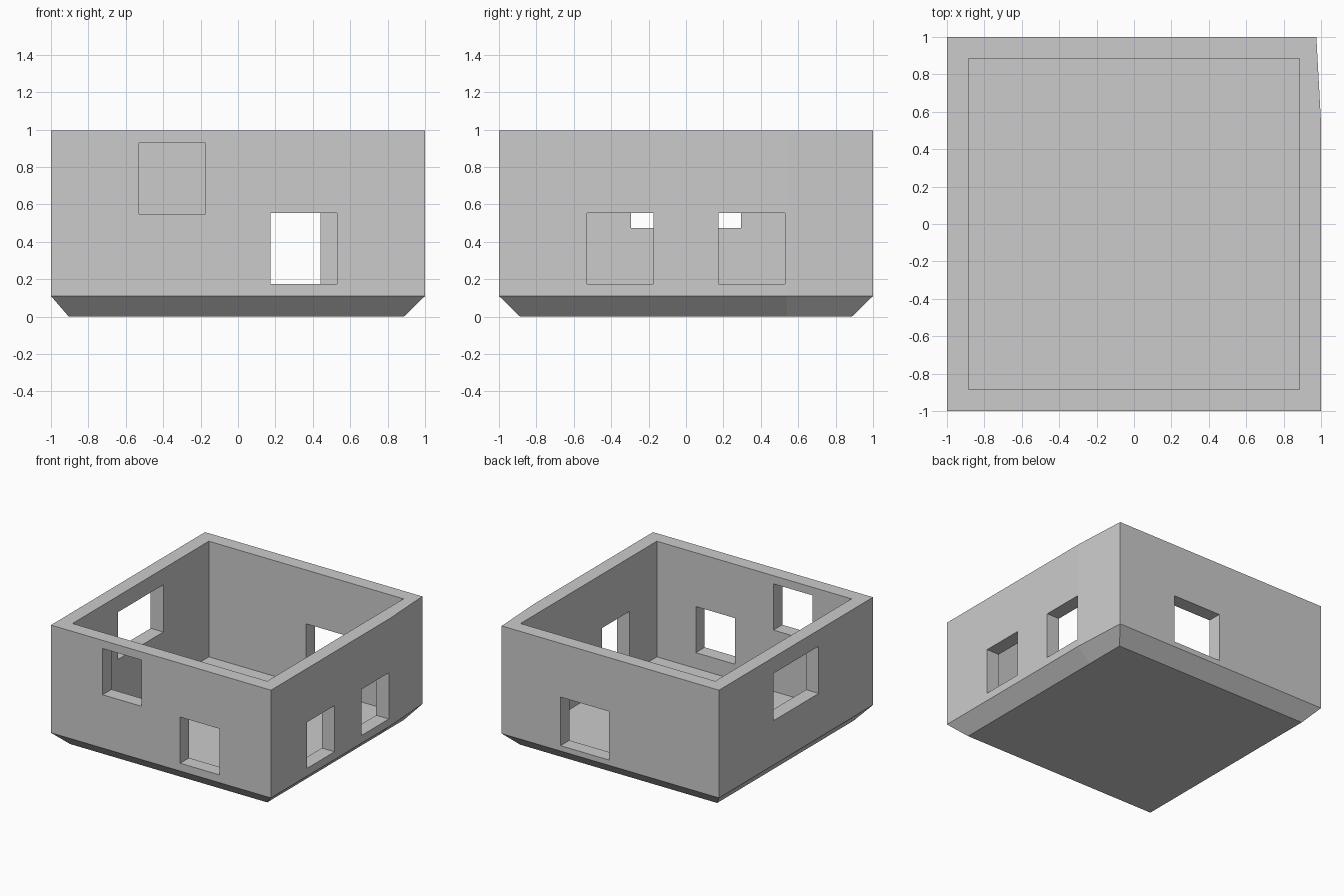
import bpy, bmesh
from mathutils import Matrix, Vector

if "Cube" in bpy.data.objects:
    bpy.data.objects.remove(bpy.data.objects["Cube"])


def make_object(name, bm):
    bmesh.ops.recalc_face_normals(bm, faces=bm.faces)
    mesh = bpy.data.meshes.new(name)
    bm.to_mesh(mesh)
    bm.free()
    obj = bpy.data.objects.new(name, mesh)
    bpy.context.collection.objects.link(obj)
    return obj


# Room shell: rings from the underside, up the outside, over the rim, down to the floor
IN, TOP, CHAMFER, FLOOR, BEND = 0.885, 0.995, 0.11, 0.045, 0.54


def ring(bm, r, z, corner_x, left=None):
    left = left or r
    pts = [(-left, -r), (r, -r), (r, BEND), (corner_x, r), (-left, r)]
    return [bm.verts.new((x, y, z)) for x, y in pts]


bm = bmesh.new()
rings = [ring(bm, 0.887, 0, 0.887, 0.905),
         ring(bm, 1, CHAMFER, 0.975),
         ring(bm, 1, TOP, 0.975),
         ring(bm, IN, TOP, IN),
         ring(bm, IN, FLOOR, IN)]
for a, b in zip(rings, rings[1:]):
    for i in range(5):
        j = (i + 1) % 5
        bm.faces.new((a[i], a[j], b[j], b[i]))
bm.faces.new(rings[0])
bm.faces.new(rings[-1])
shell = make_object("room_shell", bm)

# Window cutters: wall axis, side, span along the wall, height span
windows = [("y", -1, (-0.53, -0.175), (0.548, 0.928)),
           ("y", -1, (0.175, 0.53), (0.174, 0.553)),
           ("x", 1, (-0.53, -0.175), (0.174, 0.553)),
           ("x", 1, (0.175, 0.53), (0.174, 0.553)),
           ("y", 1, (0.0, 0.44), (0.154, 0.553)),
           ("x", -1, (-0.295, 0.295), (0.474, 0.862))]
bm = bmesh.new()
for axis, side, (a, b), (lo, hi) in windows:
    mid, width, depth = (a + b) / 2, b - a, 0.3
    wall = side * 0.94
    loc = (wall, mid, (lo + hi) / 2) if axis == "x" else (mid, wall, (lo + hi) / 2)
    size = (depth, width, hi - lo) if axis == "x" else (width, depth, hi - lo)
    bmesh.ops.create_cube(bm, size=1, matrix=Matrix.LocRotScale(Vector(loc), None, Vector(size)))
cutter = make_object("window_cutter", bm)
cutter.hide_render = True

# Cut the windows and remove the helper
mod = shell.modifiers.new("windows", "BOOLEAN")
mod.operation = "DIFFERENCE"
mod.solver = "EXACT"
mod.object = cutter
bpy.context.view_layer.objects.active = shell
bpy.ops.object.modifier_apply(modifier=mod.name)
bpy.data.objects.remove(cutter)
